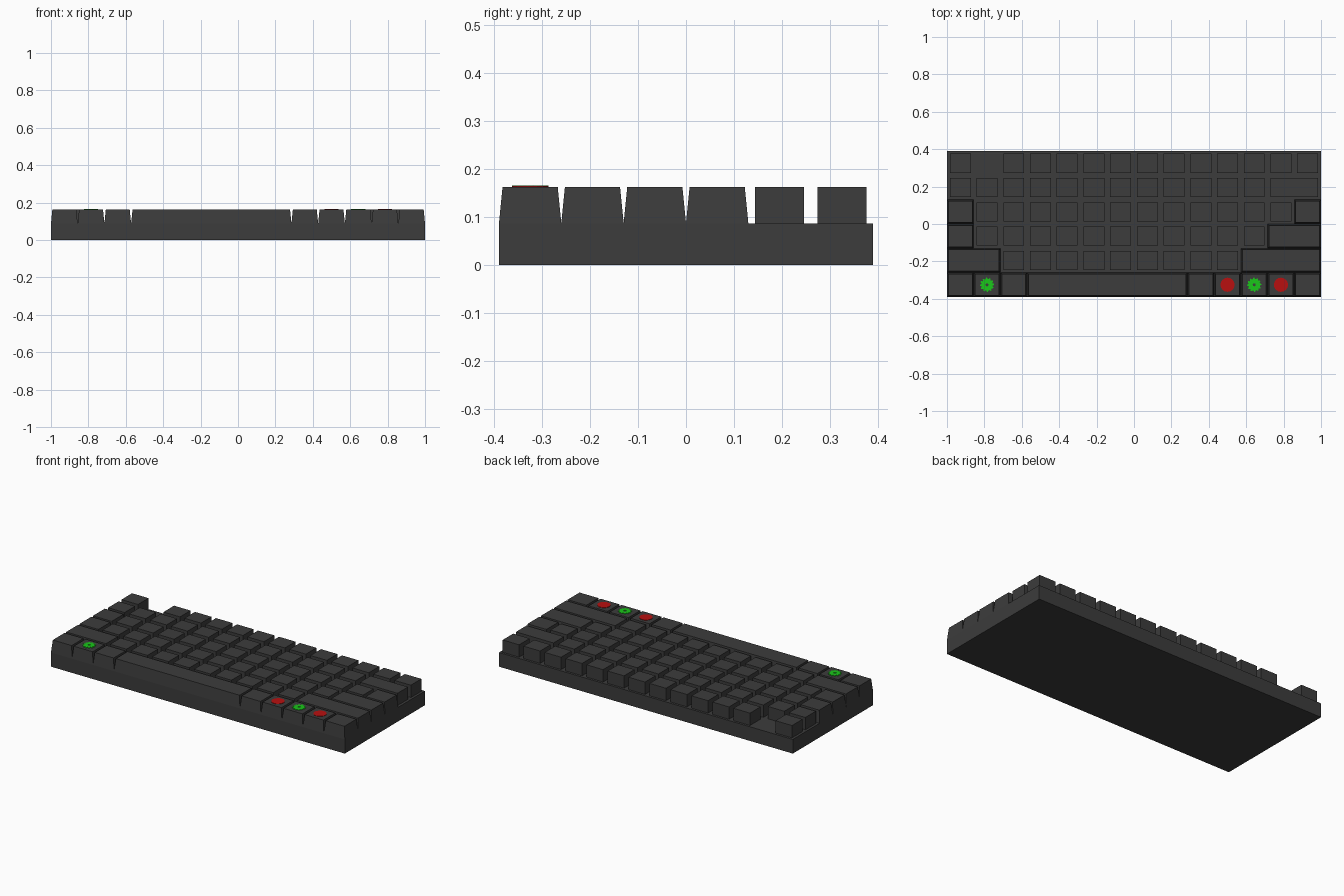
import bpy, bmesh
from math import cos, sin, pi

if "Cube" in bpy.data.objects:
    bpy.data.objects.remove(bpy.data.objects["Cube"])

U, R = 2 / 14, 0.13          # key pitch across and along
Z0, Z1 = 0.087, 0.163        # case top, keycap top


def material(name, rgb):
    m = bpy.data.materials.new(name)
    m.diffuse_color = (*rgb, 1)
    m.use_nodes = True
    m.node_tree.nodes["Principled BSDF"].inputs["Base Color"].default_value = m.diffuse_color
    return m


dark = material("dark_plastic", (0.045, 0.045, 0.045))
green = material("green_mark", (0.01, 0.57, 0.01))
red = material("red_mark", (0.48, 0.005, 0.005))


def make(name, bm, mat):
    bmesh.ops.recalc_face_normals(bm, faces=bm.faces[:])
    me = bpy.data.meshes.new(name)
    bm.to_mesh(me)
    bm.free()
    me.materials.append(mat)
    ob = bpy.data.objects.new(name, me)
    bpy.context.collection.objects.link(ob)
    return ob


def block(name, x, y, w, d, z0, z1, inset=0.0):
    """Box whose top is inset on all sides."""
    bm = bmesh.new()
    bmesh.ops.create_cube(bm, size=1)
    for v in bm.verts:
        top = v.co.z > 0
        k = 2 * inset if top else 0
        v.co = (x + v.co.x * (w - k), y + v.co.y * (d - k), z1 if top else z0)
    return make(name, bm, mat=dark)


def key(name, col, row, width=1, tapered=False):
    """col/row in key units from the front left corner."""
    x, y = -1 + (col + width / 2) * U, -0.39 + (row + 0.5) * R
    if tapered:
        block(name, x, y, width * U, R, Z0, Z1, 0.0075)
    else:
        block(name, x, y, width * U - 0.031, 0.102, Z0, Z1)


def gear(name, col, teeth=12, ro=0.038, ri=0.031, hole=0.008):
    """Flat toothed ring lying on a front-row key."""
    cx, cy, n = -1 + (col + 0.5) * U, -0.325, teeth * 4
    bm = bmesh.new()
    rings = []
    for z, inner in ((Z1, False), (Z1 + 0.003, False), (Z1 + 0.003, True), (Z1, True)):
        ring = []
        for i in range(n):
            r = hole if inner else (ro if i % 4 < 2 else ri)
            a = 2 * pi * i / n
            ring.append(bm.verts.new((cx + r * cos(a), cy + r * sin(a), z)))
        rings.append(ring)
    for k in range(4):
        p, q = rings[k], rings[(k + 1) % 4]
        for i in range(n):
            j = (i + 1) % n
            bm.faces.new((p[i], p[j], q[j], q[i]))
    make(name, bm, green)


def dot(name, col):
    """Flat disc lying on a front-row key."""
    bm = bmesh.new()
    bmesh.ops.create_cone(bm, cap_ends=True, segments=16, radius1=0.038,
                          radius2=0.038, depth=0.002)
    bmesh.ops.translate(bm, verts=bm.verts[:],
                        vec=(-1 + (col + 0.5) * U, -0.325, Z1 + 0.001))
    make(name, bm, red)


# Case
block("case", 0, 0, 2, 0.78, 0, Z0)

# Single-width straight keys: row -> columns
singles = {1: range(2, 11), 2: range(1, 12), 3: range(1, 13),
           4: range(0, 12), 5: [0, *range(2, 14)]}
for row, cols in singles.items():
    for c in cols:
        key(f"key_row{row}_{c}", c, row)
key("backspace_key", 12, 4, 2)

# Tapered special keys: name, column, row, width
for name, col, row, width in (
        ("left_control_key", 0, 0, 1), ("left_system_key", 1, 0, 1),
        ("left_alt_key", 2, 0, 1), ("space_bar", 3, 0, 6),
        ("right_alt_key", 9, 0, 1), ("right_function_key", 10, 0, 1),
        ("right_system_key", 11, 0, 1), ("menu_key", 12, 0, 1),
        ("right_control_key", 13, 0, 1),
        ("left_shift_key", 0, 1, 2), ("right_shift_key", 11, 1, 3),
        ("caps_key", 0, 2, 1), ("enter_key", 12, 2, 2),
        ("tab_key", 0, 3, 1), ("slash_key", 13, 3, 1)):
    key(name, col, row, width, True)

# Coloured marks on the front row
gear("left_green_mark", 1)
gear("right_green_mark", 11)
dot("left_red_mark", 10)
dot("right_red_mark", 12)
